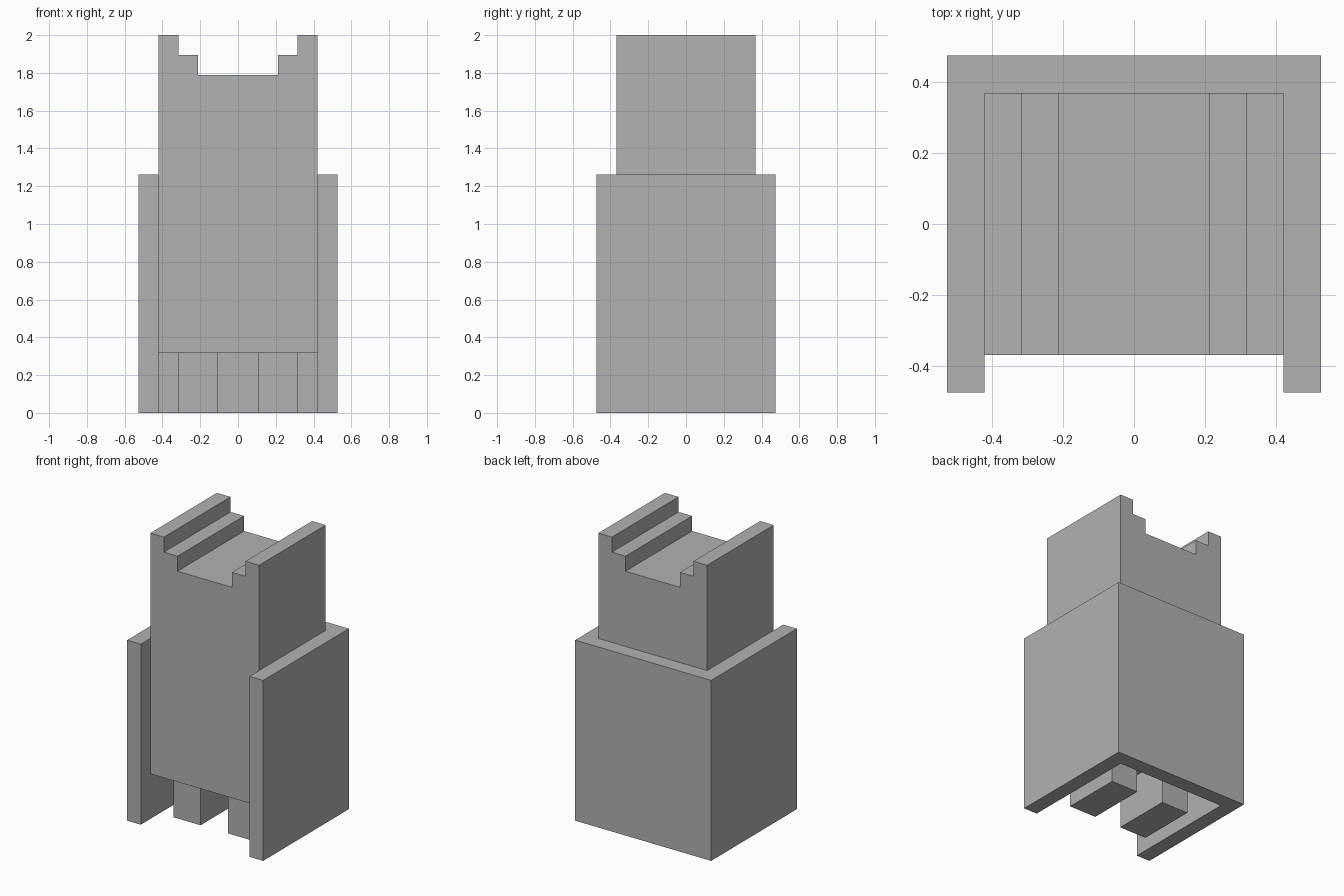
import bpy
import bmesh
from mathutils import Vector

cube = bpy.data.objects.get("Cube")
if cube:
    bpy.data.objects.remove(cube, do_unlink=True)

U = 2 / 19  # one grid module: the model is 19 modules tall

grey = bpy.data.materials.new("plain_grey")
grey.use_nodes = True
colour = (0.445, 0.445, 0.445, 1)
grey.diffuse_color = colour
grey.node_tree.nodes["Principled BSDF"].inputs["Base Color"].default_value = colour


def prism(name, points, direction):
    """Extrude a flat outline, given in modules, along a direction."""
    bm = bmesh.new()
    face = bm.faces.new([bm.verts.new(Vector(p) * U) for p in points])
    result = bmesh.ops.extrude_face_region(bm, geom=[face], use_keep_orig=True)
    moved = [v for v in result["geom"] if isinstance(v, bmesh.types.BMVert)]
    bmesh.ops.translate(bm, verts=moved, vec=Vector(direction) * U)
    bmesh.ops.recalc_face_normals(bm, faces=bm.faces)
    mesh = bpy.data.meshes.new(name)
    bm.to_mesh(mesh)
    bm.free()
    mesh.materials.append(grey)
    obj = bpy.data.objects.new(name, mesh)
    bpy.context.collection.objects.link(obj)
    return obj


def mirrored(half):
    """Complete a half outline across x = 0."""
    return half + [(-x, y, z) for x, y, z in reversed(half)]


# Central body with a stepped channel along its top
prism("body", mirrored([(4, -3.5, 3), (4, -3.5, 19), (3, -3.5, 19),
                        (3, -3.5, 18), (2, -3.5, 18), (2, -3.5, 17)]), (0, 7, 0))

# Wall wrapping the back and both sides, open at the front
prism("surrounding_wall", mirrored([(5, 4.5, 0), (5, -4.5, 0), (4, -4.5, 0),
                                    (4, 3.5, 0)]), (0, 0, 12))

# Two block feet under the body
for name, side in (("left_foot", 1), ("right_foot", -1)):
    prism(name, [(side, -2.5, 0), (side * 3, -2.5, 0),
                 (side * 3, 1.5, 0), (side, 1.5, 0)], (0, 0, 3))
